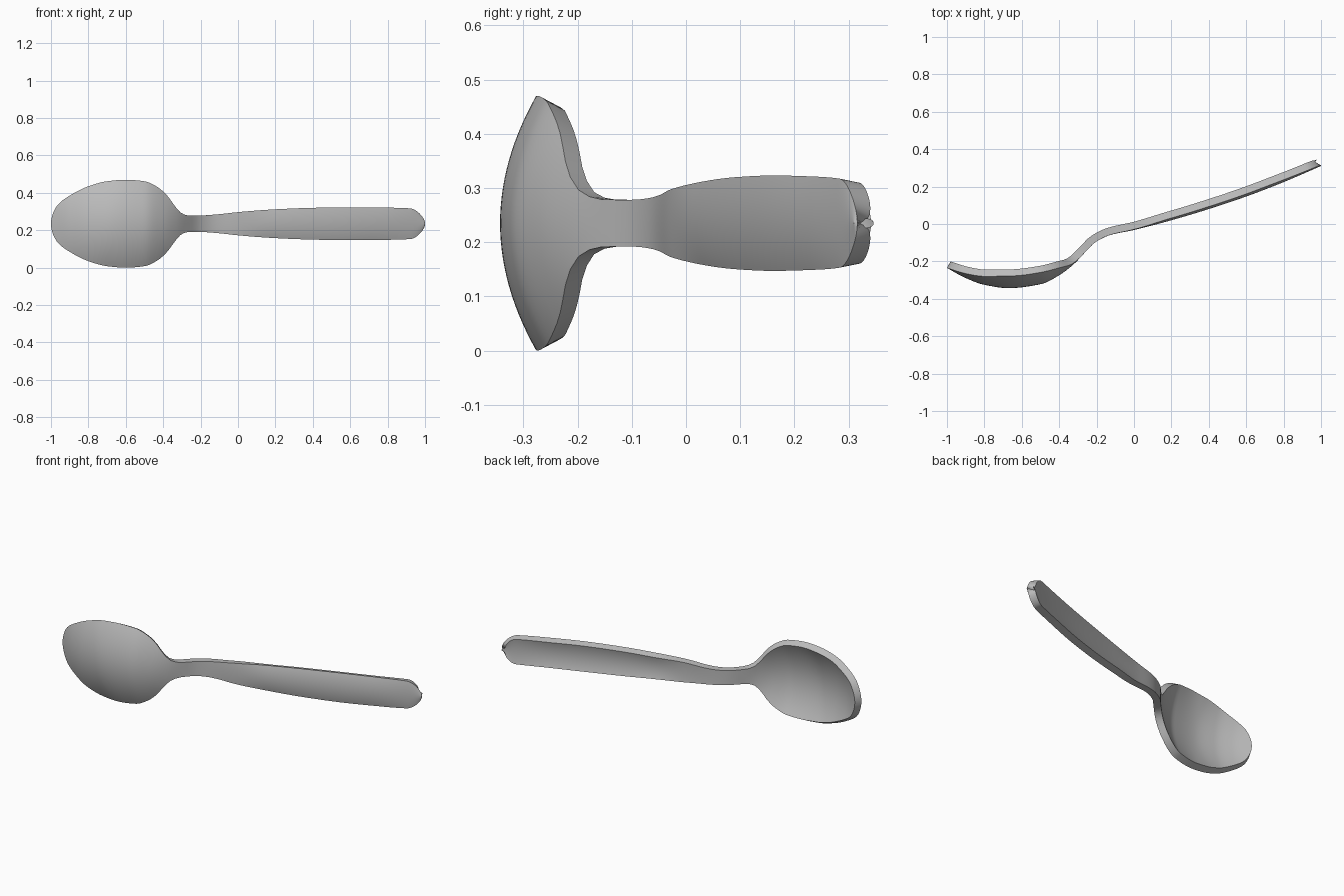
import bpy
import bmesh
import math

cube = bpy.data.objects.get("Cube")
if cube:
    bpy.data.objects.remove(cube, do_unlink=True)

MID_Z = 0.235
THICKNESS = 0.04
ROWS, COLS = 140, 28


def curve(points):
    """Smooth monotone interpolation through (x, value) points."""
    xs, ys = zip(*points)
    n = len(xs)
    d = [(ys[i + 1] - ys[i]) / (xs[i + 1] - xs[i]) for i in range(n - 1)]
    m = [d[0]]
    for a, b in zip(d, d[1:]):
        m.append(2 * a * b / (a + b) if a * b > 0 else 0)
    m.append(d[-1])

    def value(x):
        i = 0
        while i < n - 2 and x > xs[i + 1]:
            i += 1
        h = xs[i + 1] - xs[i]
        t = (x - xs[i]) / h
        s = t * t * (3 - 2 * t)
        return (ys[i] * (1 - s) + ys[i + 1] * s
                + h * t * (1 - t) * (m[i] * (1 - t) - m[i + 1] * t))
    return value


# Half width of the outline; squared so both tips come out round
outline = [(-1, 0), (-.96, .105), (-.9, .15), (-.8, .2), (-.7, .227),
           (-.6, .235), (-.5, .227), (-.43, .196), (-.38, .152),
           (-.34, .098), (-.31, .062), (-.27, .044), (-.22, .043),
           (-.1, .051), (0, .062), (.2, .077), (.4, .085), (.6, .088),
           (.8, .086), (.92, .082), (1, 0)]
half_width_sq = curve([(x, w * w) for x, w in outline])

# Depth of the outer face along its centre line
spine = curve([(-1, -.235), (-.9, -.289), (-.8, -.325), (-.67, -.343),
               (-.5, -.322), (-.4, -.274), (-.32, -.213), (-.26, -.15),
               (-.21, -.1), (-.13, -.06), (0, -.032), (.2, .02), (.4, .08),
               (.6, .147), (.8, .224), (1, .31)])

# How far the edges curl back from the centre line
curl = curve([(-1, 0), (-.9, .024), (-.8, .045), (-.67, .065), (-.5, .063),
              (-.4, .04), (-.32, .006), (-.26, 0), (0, .003), (.2, .012),
              (.7, .014), (1, .006)])

# Outer skin lofted from tip to tip
bm = bmesh.new()
grid = []
for i in range(ROWS + 1):
    x = -math.cos(math.pi * i / ROWS)
    w = math.sqrt(max(half_width_sq(x), 0))
    row = []
    for j in range(COLS + 1):
        v = 2 * j / COLS - 1
        row.append(bm.verts.new((x, spine(x) + curl(x) * v * v, MID_Z + w * v)))
    grid.append(row)
for a, b in zip(grid, grid[1:]):
    for j in range(COLS):
        bm.faces.new((a[j], a[j + 1], b[j + 1], b[j]))
bmesh.ops.remove_doubles(bm, verts=bm.verts, dist=1e-5)

mesh = bpy.data.meshes.new("spoon")
bm.to_mesh(mesh)
bm.free()
spoon = bpy.data.objects.new("spoon", mesh)
bpy.context.collection.objects.link(spoon)

# Brushed grey metal
metal = bpy.data.materials.new("grey_metal")
metal.use_nodes = True
metal.diffuse_color = (.5, .5, .5, 1)
metal.node_tree.nodes["Principled BSDF"].inputs["Base Color"].default_value = (.5, .5, .5, 1)
mesh.materials.append(metal)

# Sheet thickness, then smooth faces with a crisp rim
solid = spoon.modifiers.new("thickness", 'SOLIDIFY')
solid.thickness = THICKNESS
solid.offset = 1
for other in bpy.context.selected_objects:
    other.select_set(False)
bpy.context.view_layer.objects.active = spoon
spoon.select_set(True)
bpy.ops.object.modifier_apply(modifier=solid.name)
bpy.ops.object.shade_smooth_by_angle(angle=math.radians(40))
